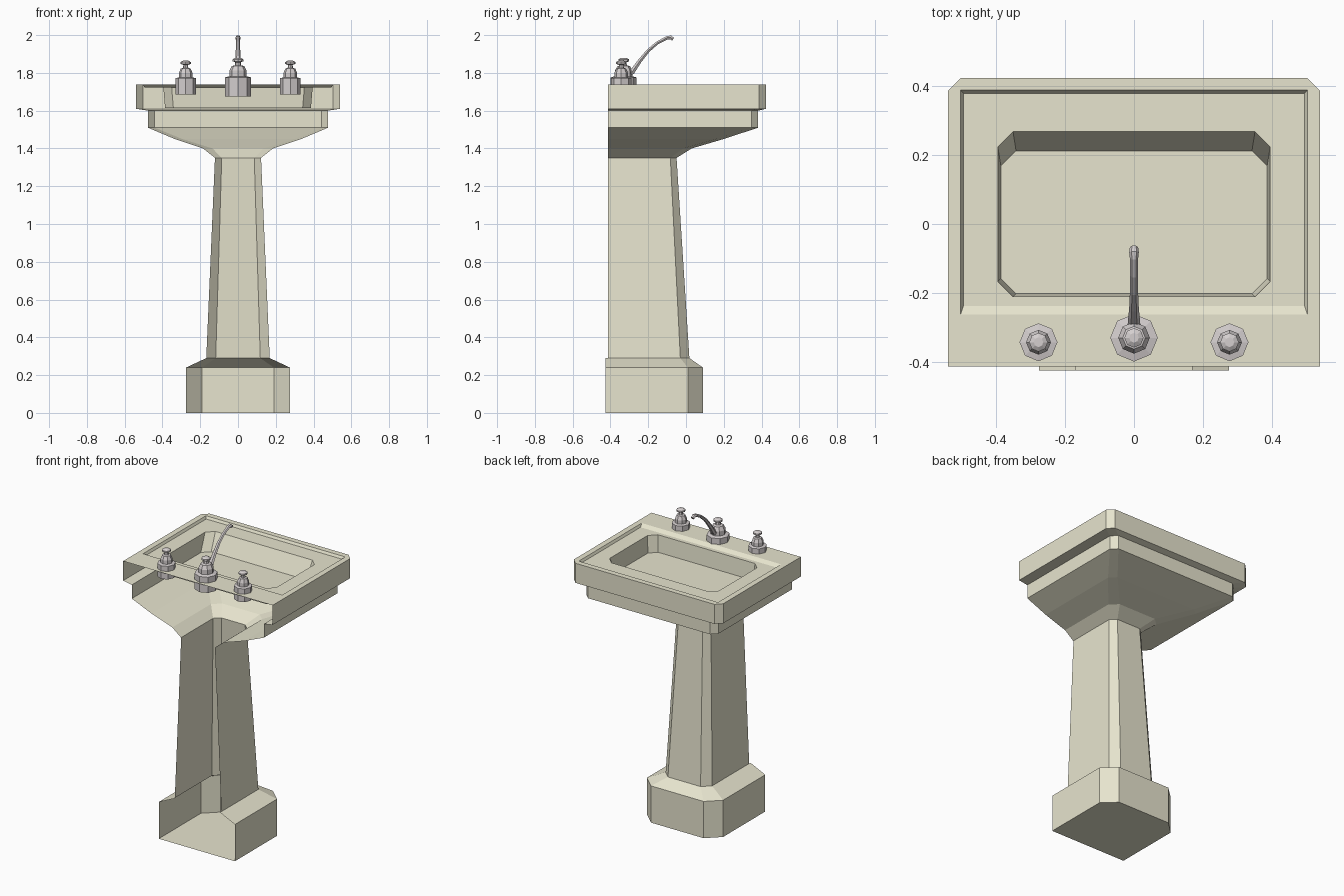
import bpy, bmesh
from math import sin, cos, tau

if "Cube" in bpy.data.objects:
    bpy.data.objects.remove(bpy.data.objects["Cube"])


def material(name, color):
    m = bpy.data.materials.new(name)
    m.diffuse_color = color
    m.use_nodes = True
    m.node_tree.nodes["Principled BSDF"].inputs["Base Color"].default_value = m.diffuse_color
    return m


CREAM = material("cream_ceramic", (0.80, 0.78, 0.62, 1))
METAL = material("tap_metal", (0.66, 0.62, 0.62, 1))


def loft(name, rings, mat, closed=False, cap_start=False, cap_end=False):
    """Skin consecutive rings that run clockwise seen from above."""
    bm = bmesh.new()
    loops = [[bm.verts.new(p) for p in r] for r in rings]
    n = len(loops[0])
    for a, b in zip(loops, loops[1:]):
        for i in range(n if closed else n - 1):
            j = (i + 1) % n
            bm.faces.new((a[i], b[i], b[j], a[j]))
    if cap_start:
        bm.faces.new(loops[0])
    if cap_end:
        bm.faces.new(loops[-1][::-1])
    bmesh.ops.remove_doubles(bm, verts=bm.verts, dist=1e-5)
    me = bpy.data.meshes.new(name)
    bm.to_mesh(me)
    bm.free()
    me.materials.append(mat)
    ob = bpy.data.objects.new(name, me)
    bpy.context.collection.objects.link(ob)
    return ob


def u_ring(z, w, yb, yf, cx, cy):
    """Open-backed outline with chamfered far corners."""
    half = [(-w, yb), (-w, yf - cy), (-w + cx, yf)]
    return [(x, y, z) for x, y in half] + [(-x, y, z) for x, y in half[::-1]]


def oct_ring(z, w, yb, yf, cb, cf):
    """Closed rectangle with chamfered back (cb) and far (cf) corners."""
    half = [(-w + cb, yb), (-w, yb + cb), (-w, yf - cf), (-w + cf, yf)]
    return [(x, y, z) for x, y in half] + [(-x, y, z) for x, y in half[::-1]]


# Plinth: closed below, open at the wall side
loft("plinth", [
    u_ring(0.00, 0.275, -0.425, 0.09, 0.085, 0.08),
    u_ring(0.24, 0.275, -0.425, 0.09, 0.085, 0.08),
    u_ring(0.29, 0.168, -0.425, 0.018, 0.05, 0.048)], CREAM, cap_start=True)

# Tapered column
loft("column", [
    u_ring(0.29, 0.168, -0.412, 0.018, 0.05, 0.048),
    u_ring(1.35, 0.122, -0.412, -0.05, 0.036, 0.033)], CREAM)

# Bowl underside, lower tier and rim
YB = -0.414
loft("bowl_shell", [
    u_ring(1.35, 0.122, YB, -0.05, 0.036, 0.033),
    u_ring(1.40, 0.185, YB, 0.03, 0.05, 0.045),
    u_ring(1.45, 0.335, YB, 0.20, 0.04, 0.04),
    u_ring(1.51, 0.477, YB, 0.382, 0.036, 0.036),
    u_ring(1.60, 0.477, YB, 0.382, 0.036, 0.036),
    u_ring(1.61, 0.54, YB, 0.424, 0.038, 0.038),
    u_ring(1.738, 0.54, YB, 0.424, 0.038, 0.038)], CREAM)

# Deck with shallow recess and basin
loft("deck_and_basin", [
    oct_ring(1.738, 0.54, YB, 0.424, 0, 0.038),
    oct_ring(1.738, 0.503, -0.262, 0.388, 0, 0),
    oct_ring(1.722, 0.495, -0.238, 0.379, 0, 0),
    oct_ring(1.722, 0.395, -0.211, 0.268, 0.044, 0.044),
    oct_ring(1.613, 0.386, -0.202, 0.212, 0.044, 0.044)],
    CREAM, closed=True, cap_end=True)


# Taps: eight-sided turned profiles of (radius, z)
def turned(name, x, y, profile):
    rings = [[(x + r * cos(-tau * i / 8), y + r * sin(-tau * i / 8), z)
              for i in range(8)] for r, z in profile]
    loft(name, rings, METAL, closed=True, cap_start=True, cap_end=True)


handle = [(0.055, 1.686), (0.055, 1.772), (0.036, 1.776), (0.036, 1.80),
          (0.026, 1.823), (0.014, 1.826), (0.012, 1.842), (0.027, 1.847),
          (0.027, 1.857), (0.014, 1.865)]
for side, x in (("left", -0.277), ("right", 0.277)):
    turned(side + "_tap_handle", x, -0.343, handle)

turned("spout_body", 0, -0.33, [
    (0.069, 1.674), (0.069, 1.776), (0.046, 1.782), (0.046, 1.812),
    (0.033, 1.836), (0.017, 1.84), (0.014, 1.856), (0.028, 1.861),
    (0.028, 1.872), (0.014, 1.88)])

# Curved spout: six-sided tube along a bent path of (y, z, radius)
path = [(-0.315, 1.785, 0.019), (-0.285, 1.805, 0.018), (-0.245, 1.863, 0.014),
        (-0.20, 1.918, 0.012), (-0.15, 1.96, 0.011), (-0.10, 1.986, 0.012),
        (-0.082, 1.988, 0.014), (-0.068, 1.978, 0.012)]
rings = []
for k, (y, z, r) in enumerate(path):
    p, q = path[max(k - 1, 0)], path[min(k + 1, len(path) - 1)]
    dy, dz = q[0] - p[0], q[1] - p[1]
    d = (dy * dy + dz * dz) ** 0.5
    ny, nz = -dz / d, dy / d
    rings.append([(r * cos(-tau * i / 6), y - ny * 0.85 * r * sin(-tau * i / 6) * -1,
                   z + nz * 0.85 * r * sin(-tau * i / 6)) for i in range(6)])
# path runs along +y, so reverse the ring order to keep normals outward
loft("spout", rings, METAL, closed=True, cap_start=True, cap_end=True)
